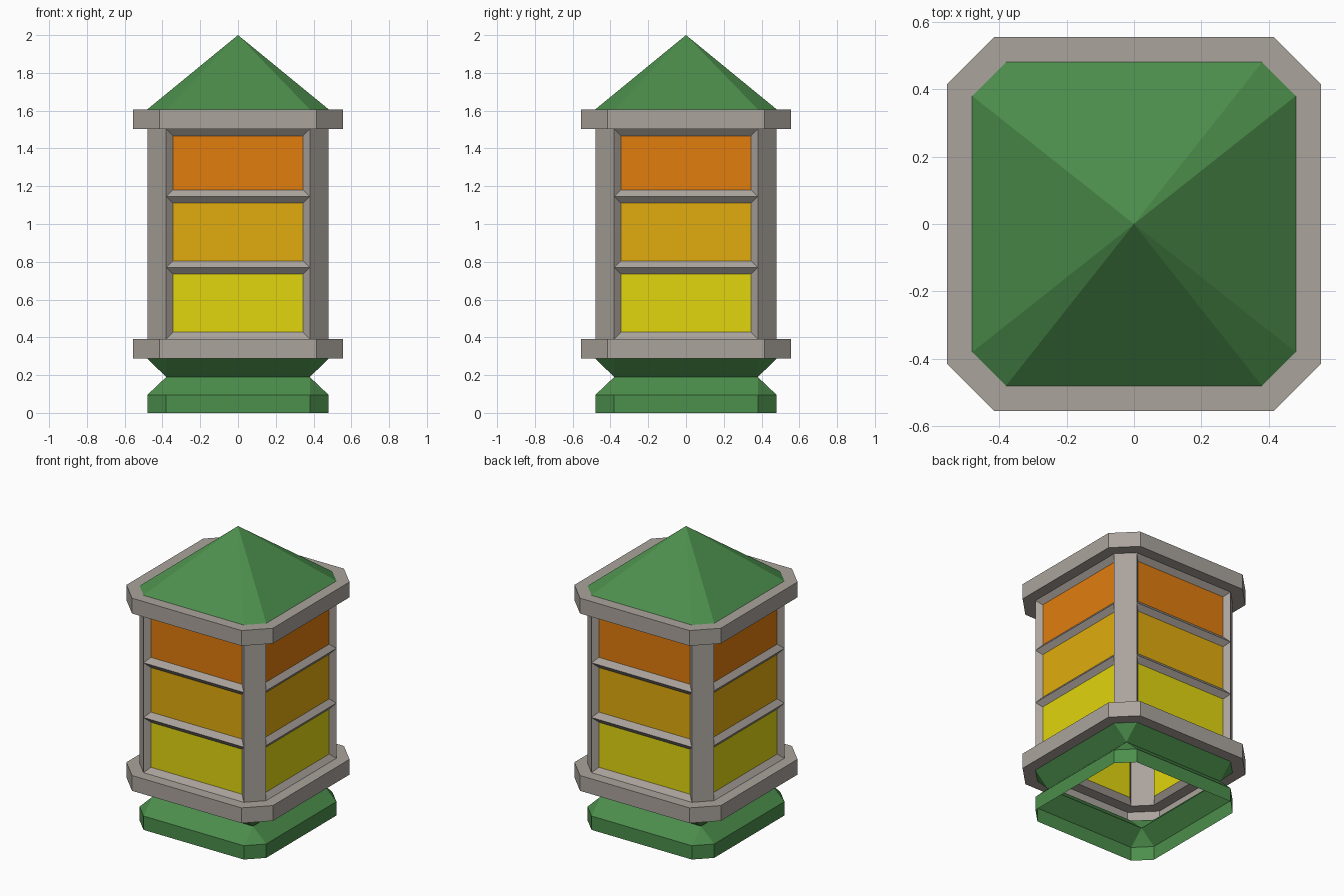
import bpy, bmesh

if "Cube" in bpy.data.objects:
    bpy.data.objects.remove(bpy.data.objects["Cube"])


def material(name, r, g, b):
    # sRGB bytes to linear diffuse colour
    lin = [(v / 255 / 12.92) if v < 11 else ((v / 255 + 0.055) / 1.055) ** 2.4 for v in (r, g, b)]
    m = bpy.data.materials.new(name)
    m.diffuse_color = (*lin, 1)
    m.use_nodes = True
    m.node_tree.nodes["Principled BSDF"].inputs["Base Color"].default_value = m.diffuse_color
    return m


green = material("roof green", 76, 142, 76)
stone = material("warm grey", 171, 164, 157)
yellow = material("yellow glass", 225, 214, 15)
amber = material("amber glass", 225, 172, 14)
orange = material("orange glass", 225, 125, 14)


def section(bm, h, c, z):
    """Chamfered square: half width h, flat sides reaching to c."""
    pts = [(c, -h), (h, -c), (h, c), (c, h), (-c, h), (-h, c), (-h, -c), (-c, -h)]
    return [bm.verts.new((x, y, z)) for x, y in pts]


def loft(profile):
    """Open shell through (h, c, z) sections, listed upward on the outside."""
    bm = bmesh.new()
    rings = [section(bm, *p) for p in profile]
    for a, b in zip(rings, rings[1:]):
        for i in range(8):
            j = (i + 1) % 8
            bm.faces.new((a[i], a[j], b[j], b[i]))
    bmesh.ops.remove_doubles(bm, verts=bm.verts, dist=1e-5)
    bm.normal_update()
    return bm


def finish(name, bm, *mats):
    me = bpy.data.meshes.new(name)
    bm.to_mesh(me)
    bm.free()
    for m in mats:
        me.materials.append(m)
    ob = bpy.data.objects.new(name, me)
    bpy.context.collection.objects.link(ob)
    return ob


# Waisted foot, open underneath
finish("foot", loft([(.48, .38, 0), (.48, .38, .095), (.38, .38, .19), (.48, .38, .287)]), green)

# Two collars
for name, z0, z1 in (("lower_collar", .287, .392), ("upper_collar", 1.502, 1.607)):
    finish(name, loft([(.48, .38, z0), (.555, .415, z0), (.555, .415, z1), (.48, .38, z1)]), stone)

# Body with three recessed coloured panes on each side
bm = loft([(.48, .38, z) for z in (.392, .77, 1.145, 1.502)])
panes = [f for f in bm.faces if max(abs(f.normal.x), abs(f.normal.y)) > .9]
bmesh.ops.inset_individual(bm, faces=panes, thickness=.035, depth=-.03, use_even_offset=True)
for f in panes:
    z = f.calc_center_median().z
    f.material_index = 1 if z < .77 else 2 if z < 1.145 else 3
finish("body", bm, stone, yellow, amber, orange)

# Pointed roof
finish("roof", loft([(.48, .38, 1.607), (0, 0, 2)]), green)
